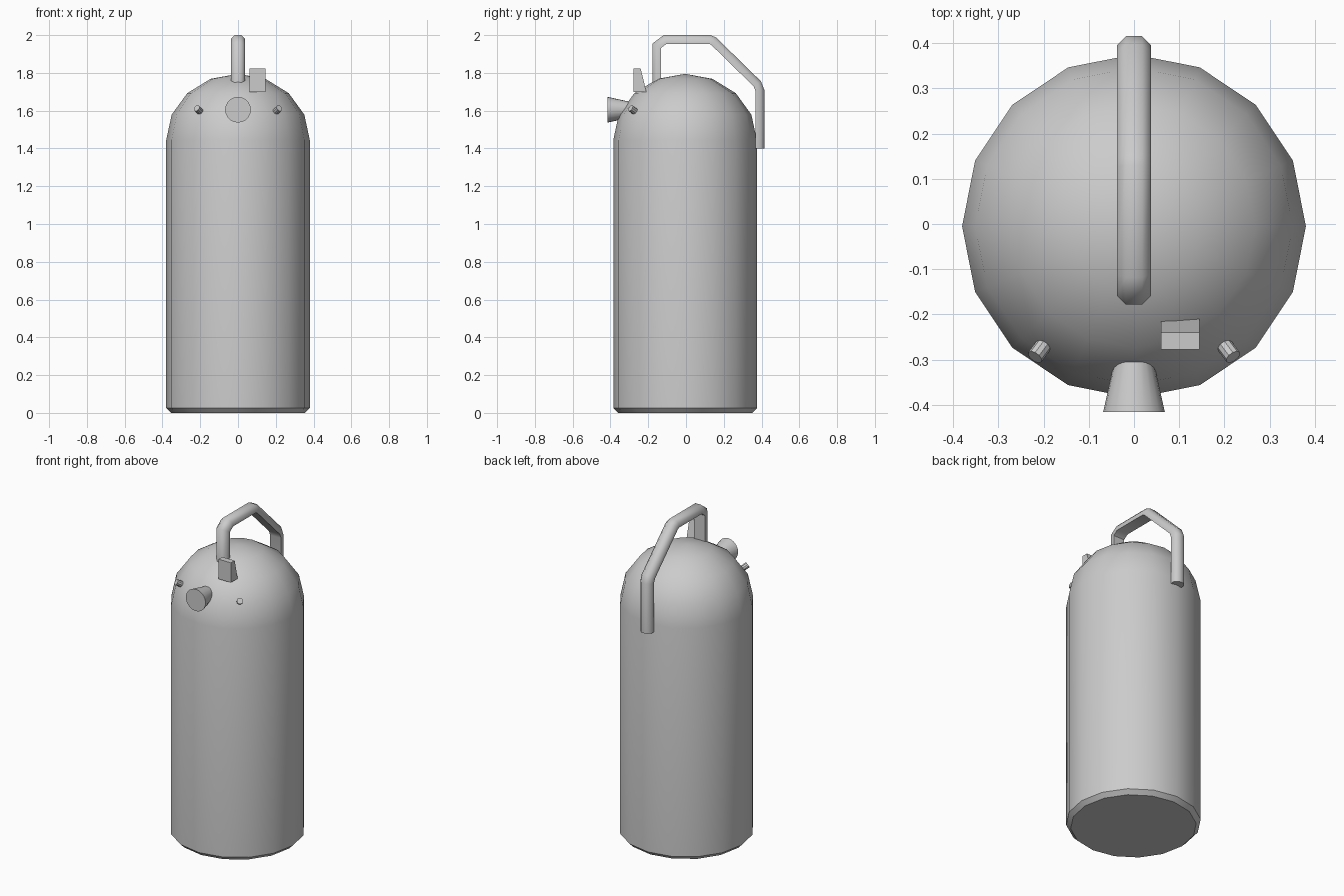
import bpy, bmesh, math
from mathutils import Vector

if "Cube" in bpy.data.objects:
    bpy.data.objects.remove(bpy.data.objects["Cube"], do_unlink=True)

GREY = (0.6, 0.6, 0.6, 1)
mat = bpy.data.materials.new("plain grey")
mat.use_nodes = True
mat.diffuse_color = GREY
mat.node_tree.nodes["Principled BSDF"].inputs["Base Color"].default_value = GREY


def finish(name, bm, angle=35):
    """Turn a bmesh into a shaded object."""
    bmesh.ops.recalc_face_normals(bm, faces=bm.faces)
    mesh = bpy.data.meshes.new(name)
    bm.to_mesh(mesh)
    bm.free()
    mesh.materials.append(mat)
    ob = bpy.data.objects.new(name, mesh)
    bpy.context.collection.objects.link(ob)
    bpy.ops.object.select_all(action='DESELECT')
    ob.select_set(True)
    bpy.context.view_layer.objects.active = ob
    bpy.ops.object.shade_smooth_by_angle(angle=math.radians(angle))
    return ob


def loft(bm, rings):
    """Bridge closed rings of points and cap both ends."""
    loops = [[bm.verts.new(p) for p in ring] for ring in rings]
    n = len(loops[0])
    for a, b in zip(loops, loops[1:]):
        for i in range(n):
            j = (i + 1) % n
            bm.faces.new((a[i], a[j], b[j], b[i]))
    bm.faces.new(loops[0])
    bm.faces.new(loops[-1])


def round_part(name, start, end, r1, r2, sides):
    """Cylinder or cone between two points."""
    start, end = Vector(start), Vector(end)
    turn = (end - start).to_track_quat('Z', 'Y')
    bm = bmesh.new()
    rings = []
    for centre, r in ((start, r1), (end, r2)):
        angles = [2 * math.pi * i / sides for i in range(sides)]
        rings.append([centre + turn @ Vector((r * math.cos(a), r * math.sin(a), 0))
                      for a in angles])
    loft(bm, rings)
    return finish(name, bm)


# Body: sixteen-sided tank with chamfered foot and domed top
SIDES, RADIUS, SHOULDER, DOME = 16, 0.38, 1.445, 0.35
profile = [(0.355, 0), (RADIUS, 0.025)]
for k in range(4):
    a = k * math.pi / 8
    profile.append((RADIUS * math.cos(a), SHOULDER + DOME * math.sin(a)))
bm = bmesh.new()
rings = [[(r * math.cos(2 * math.pi * i / SIDES),
           r * math.sin(2 * math.pi * i / SIDES) - 0.005, z) for i in range(SIDES)]
         for r, z in profile]
loft(bm, rings)
cap = max(bm.faces, key=lambda f: f.calc_center_median().z)
bmesh.ops.poke(bm, faces=[cap])
max(bm.verts, key=lambda v: v.co.z).co.z = SHOULDER + DOME
finish("tank_body", bm)

# Carrying handle: flat inside, chamfered outside, swept along its outer line
path = [Vector(p) for p in ((-0.178, 1.72), (-0.178, 1.955), (-0.118, 2.0), (0.13, 2.0),
                            (0.16, 1.987), (0.397, 1.755), (0.415, 1.71), (0.415, 1.4))]
section = [(-0.038, 0.046), (-0.038, 0.02), (-0.018, 0),
           (0.018, 0), (0.038, 0.02), (0.038, 0.046)]
rings = []
for i, p in enumerate(path):
    d1 = (p - path[max(i - 1, 0)]).normalized()
    d2 = (path[min(i + 1, len(path) - 1)] - p).normalized()
    along = (d1 + d2).normalized()
    inward = Vector((along.y, -along.x))
    miter = 1 / max(along.dot(d1), along.dot(d2))
    rings.append([(x, p.x + inward.x * depth * miter, p.y + inward.y * depth * miter)
                  for x, depth in section])
bm = bmesh.new()
loft(bm, rings)
finish("handle", bm, 50)

# Flared nozzle on the front
round_part("nozzle", (0, -0.28, 1.605), (0, -0.415, 1.605), 0.038, 0.068, 20)

# Small pegs either side of the nozzle
for side, label in ((1, "left"), (-1, "right")):
    round_part(label + "_peg", (side * 0.19, -0.255, 1.585),
               (side * 0.219, -0.294, 1.613), 0.018, 0.018, 10)

# Wedge lever on the dome
bm = bmesh.new()
outline = [(-0.277, 1.7), (-0.277, 1.823), (-0.24, 1.823), (-0.21, 1.7)]
loft(bm, [[(x, y, z) for y, z in outline] for x in (0.06, 0.145)])
finish("lever", bm, 20)
